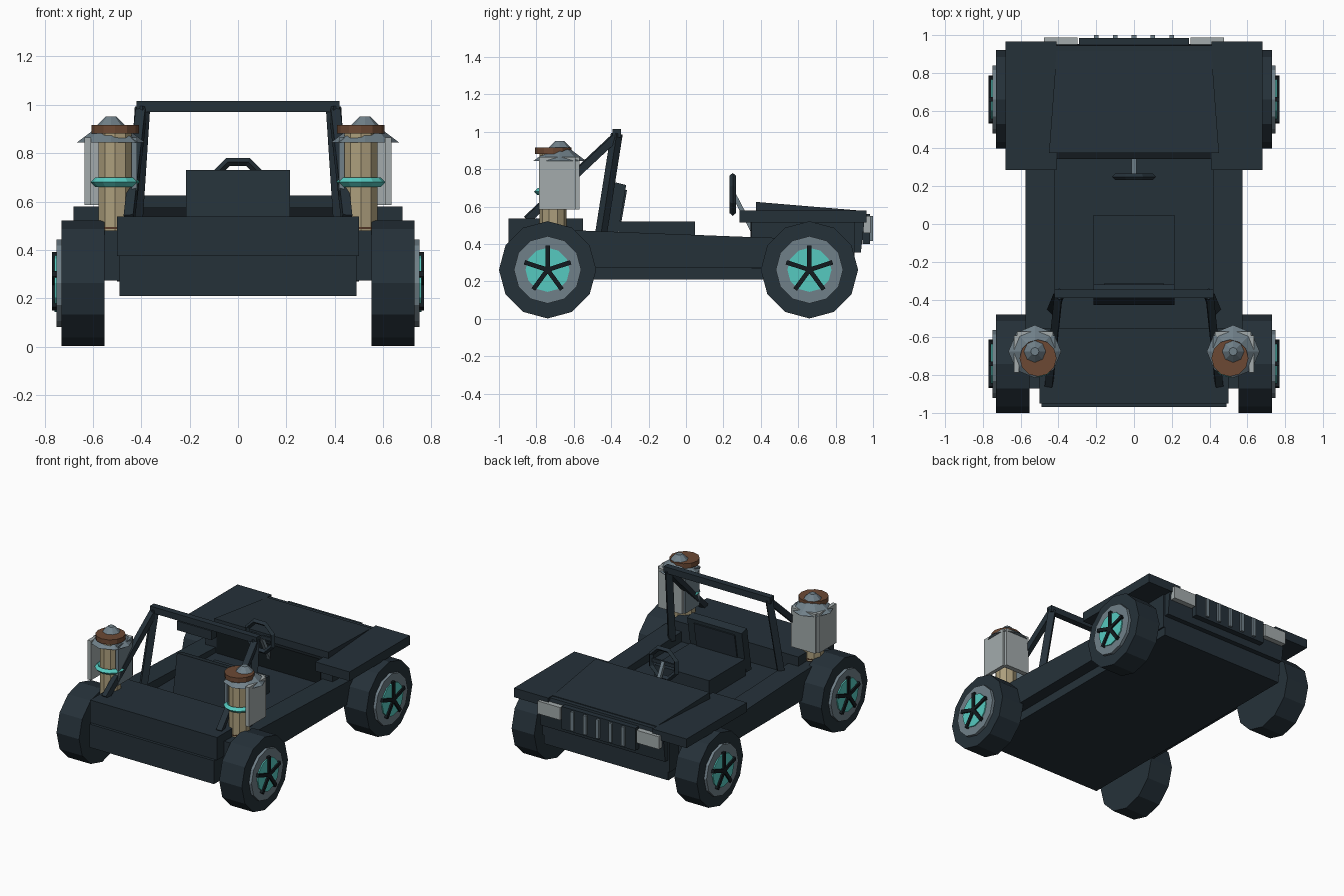
import bpy, bmesh, math
from mathutils import Vector, Matrix

if "Cube" in bpy.data.objects:
    bpy.data.objects.remove(bpy.data.objects["Cube"])


def material(name, rgb):
    m = bpy.data.materials.new(name)
    lin = [((c / 255 + 0.055) / 1.055) ** 2.4 if c > 10 else c / 3300 for c in rgb]
    m.diffuse_color = (*lin, 1)
    m.use_nodes = True
    m.node_tree.nodes["Principled BSDF"].inputs["Base Color"].default_value = m.diffuse_color
    return m


DARK = material("dark slate", (37, 49, 57))
BLACK = material("near black", (19, 26, 30))
STEEL = material("steel grey", (112, 128, 137))
LIGHT = material("light grey", (163, 171, 172))
TAN = material("tan", (172, 158, 124))
BROWN = material("brown", (108, 73, 52))
CYAN = material("cyan", (86, 202, 192))


def finish(name, bm, mat):
    bmesh.ops.recalc_face_normals(bm, faces=bm.faces)
    me = bpy.data.meshes.new(name)
    bm.to_mesh(me)
    bm.free()
    me.materials.append(mat)
    ob = bpy.data.objects.new(name, me)
    bpy.context.collection.objects.link(ob)
    return ob


def box(name, x, y, z, mat):
    bm = bmesh.new()
    bmesh.ops.create_cube(bm, size=1)
    for v in bm.verts:
        v.co = Vector([r[0] if c < 0 else r[1] for r, c in zip((x, y, z), v.co)])
    return finish(name, bm, mat)


def prism(name, profile, x0, x1, mat):
    """Extrude a (y, z) profile along x."""
    bm = bmesh.new()
    f = bm.faces.new([bm.verts.new((x0, y, z)) for y, z in profile])
    g = bmesh.ops.extrude_face_region(bm, geom=[f])["geom"]
    bmesh.ops.translate(bm, vec=(x1 - x0, 0, 0),
                        verts=[e for e in g if isinstance(e, bmesh.types.BMVert)])
    return finish(name, bm, mat)


def cone(name, a, b, r0, r1, n, mat, turn=0):
    """Cylinder or frustum from point a to point b."""
    a, b = Vector(a), Vector(b)
    rot = Vector((0, 0, 1)).rotation_difference(b - a).to_matrix().to_4x4()
    bm = bmesh.new()
    bmesh.ops.create_cone(bm, cap_ends=True, segments=n, radius1=r0, radius2=r1,
                          depth=(b - a).length,
                          matrix=Matrix.Translation((a + b) / 2) @ rot @ Matrix.Rotation(turn, 4, "Z"))
    return finish(name, bm, mat)


def beam(name, a, b, w, mat):
    return cone(name, a, b, w * 0.7071, w * 0.7071, 4, mat, math.pi / 4)


def torus(name, loc, rot, R, r, n, mat):
    bpy.ops.mesh.primitive_torus_add(location=loc, rotation=rot, major_radius=R, minor_radius=r,
                                     major_segments=n, minor_segments=4)
    ob = bpy.context.object
    ob.name = name
    ob.data.materials.append(mat)
    for p in ob.data.polygons:
        p.use_smooth = False


# Chassis, cabin floor and rear deck
box("underbody", (-.49, .49), (-.97, .90), (.21, .376), DARK)
box("cabin_floor", (-.45, .45), (-.6, .4), (.3, .40), DARK)
box("rear_deck", (-.5, .5), (-.95, -.55), (.375, .537), DARK)

# Front body, nose and hood
box("front_body", (-.5, .5), (.35, .90), (.27, .52), DARK)
box("dashboard", (-.41, .41), (.345, .90), (.4, .575), BLACK)
prism("nose_panel", [(.88, .575), (.945, .575), (.953, .515), (.935, .355), (.88, .355)], -.49, .49, DARK)
hood = prism("hood", [(.375, .53), (.375, .625), (.915, .58), (.915, .52)], -.45, .45, DARK)
for v in hood.data.vertices:
    if v.co.y > .6:
        v.co.x *= .41 / .45

# Grille with bars
box("grille", (-.29, .29), (.945, .985), (.40, .56), DARK)
for i in range(-2, 3):
    box("grille_bar", (i * .1 - .012, i * .1 + .012), (.97, 1.0), (.415, .55), STEEL)

# Seat
box("seat_cushion", (-.215, .215), (-.36, .047), (.39, .52), DARK)
prism("seat_back", [(-.43, .42), (-.37, .42), (-.32, .715), (-.38, .73)], -.215, .215, DARK)
prism("seat_pad", [(-.37, .52), (-.345, .52), (-.315, .69), (-.33, .69)], -.16, .16, DARK)

# Steering wheel and column
torus("steering_wheel", (0, .25, .665), (math.pi / 2, math.pi / 8, 0), .107, .018, 8, DARK)
beam("steering_column", (0, .25, .675), (0, .36, .465), .024, STEEL)
box("steering_spoke", (-.1, .1), (.243, .257), (.655, .68), DARK)

# Roll bar
box("roll_bar_top", (-.42, .42), (-.392, -.347), (.97, 1.015), DARK)

for s in (-1, 1):
    def bx(name, x0, x1, y, z, mat):
        return box(name, sorted((s * x0, s * x1)), y, z, mat)

    # Side sills, front fenders, headlights
    prism("side_sill", [(-.87, .273), (.8, .273), (.8, .425), (.4, .435), (-.5, .47), (-.87, .48)],
          s * .42, s * .575, DARK)
    bx("front_fender", .41, .68, (.285, .965), (.515, .58), DARK)
    bx("headlight", .30, .477, (.95, .987), (.46, .55), LIGHT)
    # Roll bar posts and braces
    beam("roll_bar_post", (s * .395, -.37, .99), (s * .43, -.455, .45), .045, DARK)
    beam("roll_bar_brace", (s * .40, -.38, .97), (s * .45, -.85, .53), .04, DARK)

    # Wheels
    for y in (-.74, .66):
        z = .262
        cone("tyre", (s * .552, y, z), (s * .73, y, z), .26, .26, 12, DARK)
        cone("rim", (s * .72, y, z), (s * .75, y, z), .18, .18, 12, STEEL)
        cone("hub_disc", (s * .74, y, z), (s * .758, y, z), .118, .118, 12, CYAN)
        for k in range(5):
            a = math.pi / 2 + k * math.tau / 5
            beam("wheel_spoke", (s * .757, y, z),
                 (s * .757, y + .13 * math.cos(a), z + .13 * math.sin(a)), .024, BLACK)

    # Rear boosters: tan core, brown caps, cyan ring
    x, y = s * .508, -.71
    cone("booster_core", (x, y, .48), (x, y, .89), .072, .072, 10, TAN)
    cone("booster_foot", (x, y, .455), (x, y, .495), .06, .075, 10, BROWN)
    cone("booster_cap", (x, y, .882), (x, y, .916), .098, .098, 12, BROWN)
    torus("booster_ring", (x, y, .68), (0, 0, 0), .083, .019, 12, CYAN)
    cx, cy = s * .525, -.675
    cone("booster_tip", (cx, cy, .914), (cx, cy, .952), .06, .022, 8, STEEL)
    # Three-sided booster housing, open at the rear, with a sloped roof
    bx("housing_outer_wall", .608, .635, (-.785, -.59), (.585, .865), LIGHT)
    bx("housing_inner_wall", .418, .44, (-.75, -.59), (.585, .865), STEEL)
    bx("housing_front_wall", .43, .62, (-.605, -.57), (.585, .865), LIGHT)
    cone("housing_roof", (cx, cy, .845), (cx, cy, .905), .14, .06, 8, STEEL)
